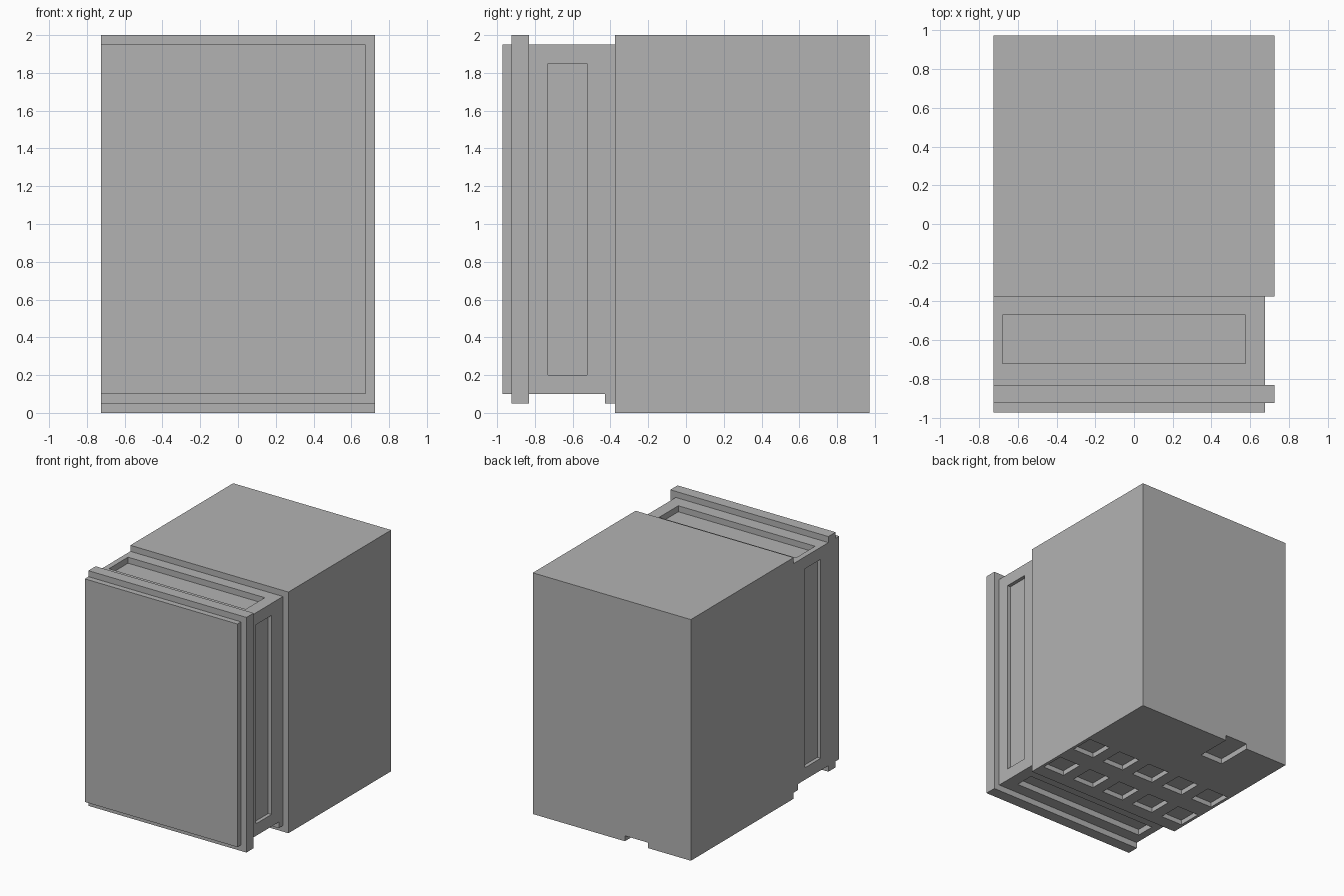
import bpy
import bmesh
from mathutils import Vector

cube = bpy.data.objects.get("Cube")
if cube:
    bpy.data.objects.remove(cube, do_unlink=True)

grey = bpy.data.materials.new("plain grey")
grey.use_nodes = True
colour = (0.45, 0.45, 0.45, 1.0)
grey.diffuse_color = colour
grey.node_tree.nodes["Principled BSDF"].inputs["Base Color"].default_value = colour


def boxes(name, ranges):
    """One object made of boxes, each given as x, y and z ranges."""
    bm = bmesh.new()
    for spans in ranges:
        low, high = (Vector(corner) for corner in zip(*spans))
        verts = bmesh.ops.create_cube(bm, size=1)["verts"]
        for v in verts:
            v.co = v.co * (high - low) + (low + high) / 2
    mesh = bpy.data.meshes.new(name)
    bm.to_mesh(mesh)
    bm.free()
    mesh.materials.append(grey)
    obj = bpy.data.objects.new(name, mesh)
    bpy.context.collection.objects.link(obj)
    return obj


def carve(obj, ranges):
    """Cut box-shaped recesses into an object."""
    cutter = boxes(obj.name + "_cutter", ranges)
    cutter.hide_render = True
    mod = obj.modifiers.new("recesses", 'BOOLEAN')
    mod.operation = 'DIFFERENCE'
    mod.solver = 'EXACT'
    mod.object = cutter
    bpy.context.view_layer.objects.active = obj
    bpy.ops.object.modifier_apply(modifier=mod.name)
    bpy.data.objects.remove(cutter, do_unlink=True)


LEFT, INNER, RIGHT = -0.725, 0.675, 0.725
OUT = 0.1  # how far cutters stick out
DEEP = 0.05

# Main body, with two rows of square pockets and a notch at the back underneath
body = boxes("main_body", [((LEFT, RIGHT), (-0.375, 0.972), (0, 2))])
pockets = [((x - 0.1, x + 0.1), (y - 0.1, y + 0.1), (-OUT, 0.04))
           for x in (-0.6, -0.3, 0, 0.3, 0.6) for y in (-0.16, 0.2)]
notch = ((-0.33, -0.12), (0.67, 0.972 + OUT), (-OUT, 0.045))
carve(body, pockets + [notch])

# Neck between body and flange, recessed on all four outer sides
neck = boxes("neck", [((LEFT, INNER), (-0.83, -0.375), (0.1, 1.95))])
side_y, side_z = (-0.73, -0.525), (0.2, 1.85)
carve(neck, [
    ((-0.68, 0.575), (-0.72, -0.47), (1.95 - DEEP, 1.95 + OUT)),
    ((-0.66, 0.57), (-0.73, -0.57), (0, 0.1 + DEEP)),
    ((INNER - 0.03, INNER + OUT), side_y, side_z),
    ((LEFT - OUT, LEFT + 0.03), side_y, side_z),
])

# Lip under the neck, then the flange and front panel
boxes("lower_lip", [((LEFT, INNER), (-0.43, -0.375), (0.05, 0.1))])
boxes("front_flange", [((LEFT, RIGHT), (-0.925, -0.83), (0.05, 2))])
boxes("front_panel", [((LEFT, INNER), (-0.972, -0.925), (0.1, 1.95))])
